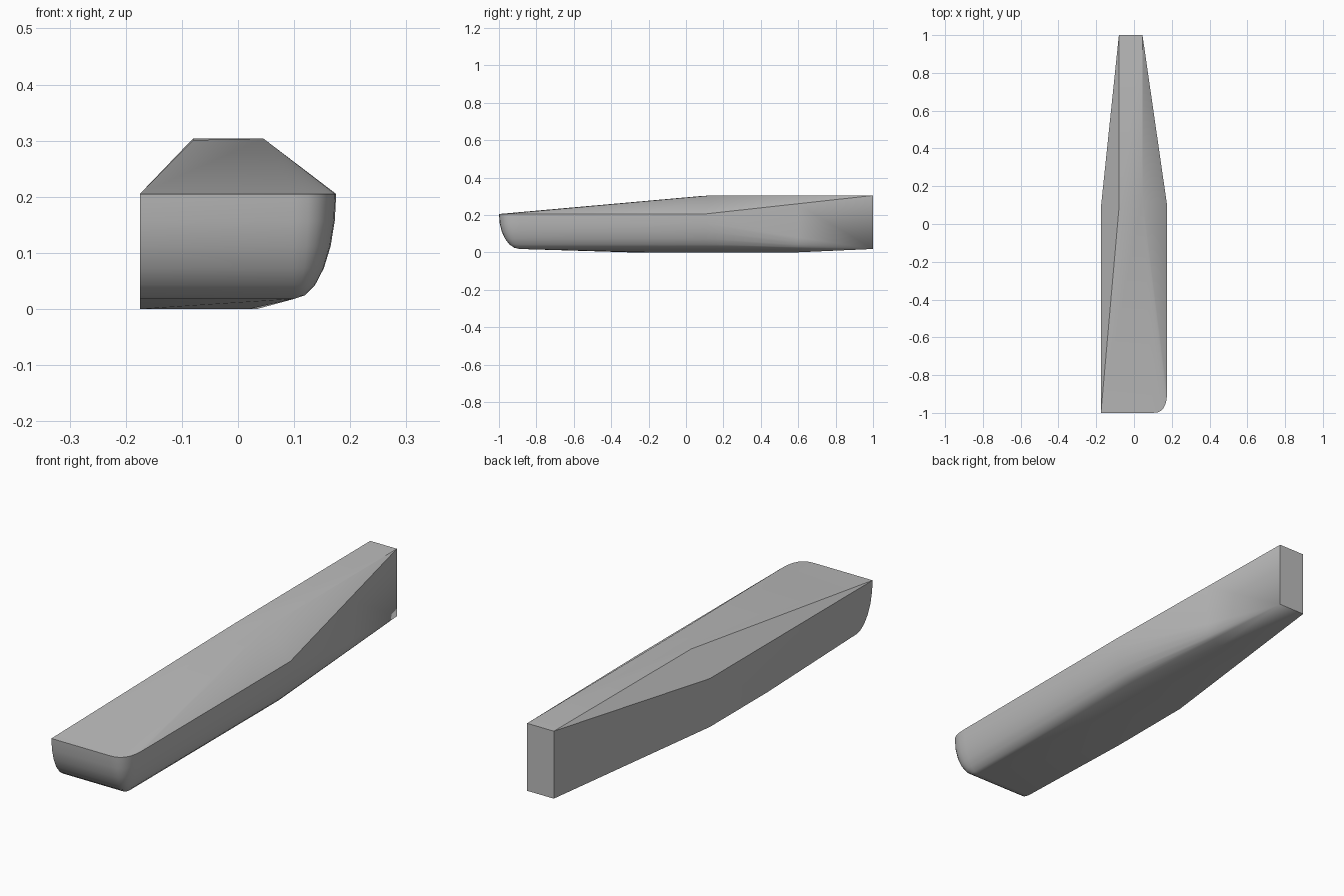
import bpy, bmesh
from math import sin, cos, radians
from mathutils import Vector as V

cube = bpy.data.objects.get("Cube")
if cube:
    bpy.data.objects.remove(cube, do_unlink=True)

HALF, DECK, DRAFT = 0.175, 0.205, 0.187   # half width, deck height, hull depth
CORNER = V((0.1, -0.89, DECK))            # centre of the rounded front corner
angles = [radians(a) for a in range(0, 91, 15)]

bm = bmesh.new()


def face(*pts):
    """Add a face, dropping repeated points."""
    unique = []
    for p in pts:
        if all((p - q).length > 1e-5 for q in unique):
            unique.append(p)
    if len(unique) > 2:
        bm.faces.new([bm.verts.new(p) for p in unique])


def loft(rows):
    """Join neighbouring rows of points with quads."""
    for r, s in zip(rows, rows[1:]):
        for i in range(len(r) - 1):
            face(r[i], r[i + 1], s[i + 1], s[i])


def corner_row(a):
    """One bilge curve at plan angle a, from straight ahead to sideways."""
    sx, sy = max(sin(a), 0) ** 0.8, max(cos(a), 0) ** 0.8
    return [CORNER + V((0.075 * sx * cos(t), -0.11 * sy * cos(t), -DRAFT * sin(t)))
            for t in angles]


def side_row(y):
    row = corner_row(radians(90))
    for p in row:
        p.y = y
    return row + [V((0.02, y, 0))]


# Corner points of the raised ridge and the narrow tail
ridge_l, ridge_r = V((-0.08, 0.08, 0.301)), V((0.045, 0.13, 0.304))
tail_l, tail_r = V((-0.08, 1, 0.304)), V((0.045, 1, 0.304))
foot_l, foot_r = V((-0.08, 1, 0.018)), V((0.045, 1, 0.018))
waist_l, waist_low = V((-HALF, 0.09, DECK)), V((-HALF, 0.09, 0))

# Rounded hull: front, corner, side, then tapering to the tail edge
corner = [corner_row(a) for a in angles]
corner = [r + [r[-1].copy()] for r in corner]
left_front = [V((-HALF, p.y, p.z)) for p in corner[0]]
mid = [side_row(-0.2), side_row(0.1)]
tail = [tail_r] + [foot_r] * len(angles)
taper = [p.lerp(q, 0.55) for p, q in zip(mid[1], tail)]
taper[-1].z = 0
rows = [left_front] + corner + mid + [taper, tail]
loft(rows)

# Flat bottom
keel = [corner[-1][-1], mid[0][-1], mid[1][-1], taper[-1], foot_r]
chine = [left_front[-1], V((-HALF, -0.3, 0)), waist_low, waist_low.lerp(foot_l, 0.55), foot_l]
loft([keel, chine])

# Straight left wall and tail end
face(*left_front, chine[1], waist_low, waist_l)
face(waist_l, waist_low, chine[3], foot_l, tail_l)
face(tail_l, foot_l, foot_r, tail_r)

# Deck: front slope, right facets, ridge top, left facets
rail = [r[0] for r in rows]
for p, q in zip(rail, rail[1:]):
    face(ridge_r, p, q)
face(ridge_r, ridge_l, left_front[0])
face(ridge_l, ridge_r, tail_r, tail_l)
face(left_front[0], waist_l, ridge_l)
face(waist_l, tail_l, ridge_l)

bmesh.ops.remove_doubles(bm, verts=bm.verts, dist=1e-4)
bmesh.ops.recalc_face_normals(bm, faces=bm.faces)
mesh = bpy.data.meshes.new("hull")
bm.to_mesh(mesh)
bm.free()

# Plain grey colour
GREY = (0.5, 0.5, 0.5, 1)
mat = bpy.data.materials.new("plain grey")
mat.use_nodes = True
mat.diffuse_color = GREY
mat.node_tree.nodes["Principled BSDF"].inputs["Base Color"].default_value = GREY
mesh.materials.append(mat)

hull = bpy.data.objects.new("hull", mesh)
bpy.context.collection.objects.link(hull)
bpy.context.view_layer.objects.active = hull
hull.select_set(True)
bpy.ops.object.shade_smooth_by_angle(angle=radians(30))
